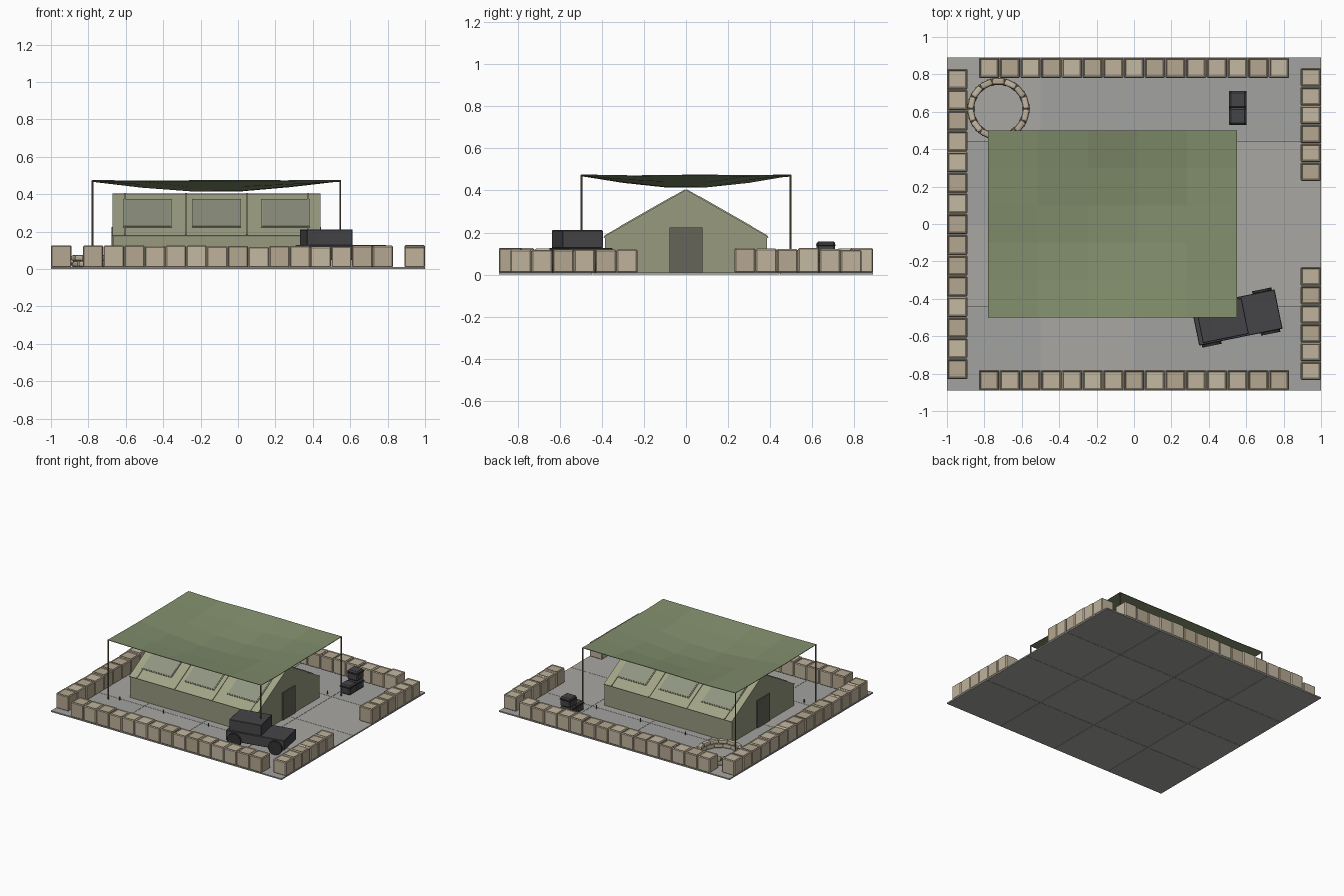
import bpy, bmesh, math, random
from mathutils import Matrix, Vector, Euler

if "Cube" in bpy.data.objects:
    bpy.data.objects.remove(bpy.data.objects["Cube"])
random.seed(4)

def mat(name, r, g, b):
    m = bpy.data.materials.new(name)
    m.diffuse_color = (r, g, b, 1)
    m.use_nodes = True
    m.node_tree.nodes["Principled BSDF"].inputs["Base Color"].default_value = m.diffuse_color
    return m

SAND = [mat("sand_a", .52, .45, .33), mat("sand_b", .46, .39, .28), mat("sand_c", .56, .48, .36)]
CANVAS = mat("canvas", .36, .37, .24)
WALL = mat("canvas_wall", .31, .32, .21)
PANEL = mat("canvas_panel", .28, .30, .22)
DOOR = mat("door_canvas", .13, .13, .10)
NET = mat("net_green", .22, .27, .15)
POLE = mat("pole", .16, .13, .09)
DARK = mat("dark_grey", .06, .06, .065)
BLACK = mat("black", .03, .03, .03)
SLAB = [mat("slab_a", .36, .36, .35), mat("slab_b", .40, .39, .37)]

def finish(name, bm, material):
    me = bpy.data.meshes.new(name)
    bmesh.ops.recalc_face_normals(bm, faces=bm.faces)
    bm.to_mesh(me)
    bm.free()
    me.materials.append(material)
    ob = bpy.data.objects.new(name, me)
    bpy.context.collection.objects.link(ob)
    return ob

def box(name, loc, size, material, rot=(0, 0, 0), bevel=0, segs=1, rim=0, frame=None):
    bm = bmesh.new()
    bmesh.ops.create_cube(bm, size=1, matrix=Matrix.Diagonal((*size, 1)))
    if bevel:
        bmesh.ops.bevel(bm, geom=bm.edges[:], offset=bevel, segments=segs, profile=.5, affect='EDGES')
    if rim:
        bm.normal_update()
        top = max(bm.faces, key=lambda f: f.calc_center_median().z)
        bmesh.ops.inset_region(bm, faces=[top], thickness=rim)
        bmesh.ops.translate(bm, verts=top.verts[:], vec=(0, 0, -.005))
    m = Matrix.Translation(loc) @ Euler(rot).to_matrix().to_4x4()
    bm.transform(frame @ m if frame else m)
    return finish(name, bm, material)

def cyl(name, loc, r, h, material, sides=8, rot=(0, 0, 0), frame=None):
    bm = bmesh.new()
    bmesh.ops.create_cone(bm, cap_ends=True, segments=sides, radius1=r, radius2=r, depth=h)
    m = Matrix.Translation(loc) @ Euler(rot).to_matrix().to_4x4()
    bm.transform(frame @ m if frame else m)
    return finish(name, bm, material)

# Paved ground
for i in range(4):
    for j in range(4):
        box("ground_slab", (-.75 + .5 * i, -.6675 + .445 * j, .005), (.498, .443, .01), random.choice(SLAB))

# Perimeter of filled barrier blocks, with an entrance gap on the right
def barrier(x, y, sx, sy):
    h = .114 + random.uniform(-.005, .005)
    box("barrier_block", (x, y, .008 + h / 2), (sx, sy, h), random.choice(SAND), bevel=.006, rim=.007)

for i in range(15):
    t = -.775 + i * .1107
    for s in (-1, 1):
        barrier(t, s * .835, .109, .11)
    barrier(-.945, t, .11, .109)
for i in range(6):
    for s in (-1, 1):
        barrier(.945, s * (.28 + i * .101), .11, .099)

# Tent: gabled body, roof sheets, ribs, window flaps and doors
X0, X1, HY, EAVE, RIDGE = -.67, .44, .385, .18, .40
CX = (X0 + X1) / 2
bm = bmesh.new()
prof = [(-HY, .004), (HY, .004), (HY, EAVE), (0, RIDGE - .004), (-HY, EAVE)]
face = bm.faces.new([bm.verts.new((X0 + .003, y, z)) for y, z in prof])
ext = bmesh.ops.extrude_face_region(bm, geom=[face])
bmesh.ops.translate(bm, vec=(X1 - X0 - .006, 0, 0),
                    verts=[v for v in ext["geom"] if isinstance(v, bmesh.types.BMVert)])
finish("tent_body", bm, WALL)
slope = math.atan2(RIDGE - EAVE, HY)
length = math.hypot(RIDGE - EAVE, HY)
for s in (-1, 1):
    # local frame: origin at ridge, +y running down the slope, z outward
    f = Matrix.Translation((CX, 0, RIDGE)) @ Matrix.Rotation(0 if s > 0 else math.pi, 4, 'Z') @ Matrix.Rotation(-slope, 4, 'X')
    box("tent_roof", (0, length / 2 + .003, -.001), (X1 - X0, length + .008, .006), CANVAS, frame=f)
    for k in range(4):
        box("roof_rib", (-.49 + .327 * k, length / 2, .003), (.009, length, .007), CANVAS, frame=f)
    for k in range(3):
        box("roof_window", (-.37 + .37 * k, .213, .004), (.25, .29, .008), PANEL, frame=f)
        box("window_frame", (-.37 + .37 * k, .213, .003), (.262, .302, .006), CANVAS, frame=f)
for x in (X0, X1):
    box("tent_door", (x, 0, .117), (.01, .155, .215), DOOR)

# Camouflage canopy: sagging faceted sheet on four poles
N = 5
bm = bmesh.new()
g = [[None] * (N + 1) for _ in range(N + 1)]
for i in range(N + 1):
    for j in range(N + 1):
        u, v = i / N, j / N
        inner = 0 < i < N and 0 < j < N
        z = .474 - .062 * math.sin(math.pi * u) * math.sin(math.pi * v)
        if inner:
            z += random.uniform(-.003, .006)
        elif 0 < i < N or 0 < j < N:
            z -= random.uniform(0, .006)
        g[i][j] = bm.verts.new((-.78 + 1.33 * u, -.5 + v, z))
for i in range(N):
    for j in range(N):
        bm.faces.new((g[i][j], g[i + 1][j], g[i + 1][j + 1], g[i][j + 1]))
net = finish("canopy_net", bm, NET)
sol = net.modifiers.new("thickness", 'SOLIDIFY')
sol.thickness = .004
sol.offset = 0
for x in (-.777, .547):
    for y in (-.497, .497):
        cyl("canopy_pole", (x, y, .241), .005, .464, POLE)

# Ground stakes beside the tent
for x in (-.70, -.32, .07, .45):
    for s in (-1, 1):
        cyl("tent_stake", (x, s * .465, .022), .004, .03, POLE, 6)

# Parked vehicle
V = Matrix.Translation((.55, -.50, 0)) @ Matrix.Rotation(math.radians(11.5), 4, 'Z')
box("vehicle_body", (0, 0, .088), (.455, .214, .078), DARK, bevel=.003, frame=V)
box("vehicle_cab", (-.08, 0, .168), (.25, .196, .086), DARK, bevel=.003, frame=V)
for x in (-.16, .16):
    for s in (-1, 1):
        cyl("vehicle_wheel", (x, s * .105, .062), .054, .032, BLACK, 14, (math.pi / 2, 0, 0), V)

# Stacked crates
for y, z in ((.575, .047), (.665, .047), (.665, .122)):
    box("crate", (.555, y, z), (.088, .088, .073), DARK, bevel=.008)
    box("crate_lid_band", (.555, y, z + .018), (.092, .092, .008), BLACK, bevel=.002)

# Sandbag ring, two staggered courses
COUNT = 14
for layer in range(2):
    for k in range(COUNT):
        a = 2 * math.pi * (k + .5 * layer) / COUNT
        box("sandbag", (-.725 + .147 * math.cos(a), .615 + .147 * math.sin(a), .026 + .032 * layer),
            (.036, .067, .033), random.choice(SAND), (0, 0, a), bevel=.011, segs=2)
